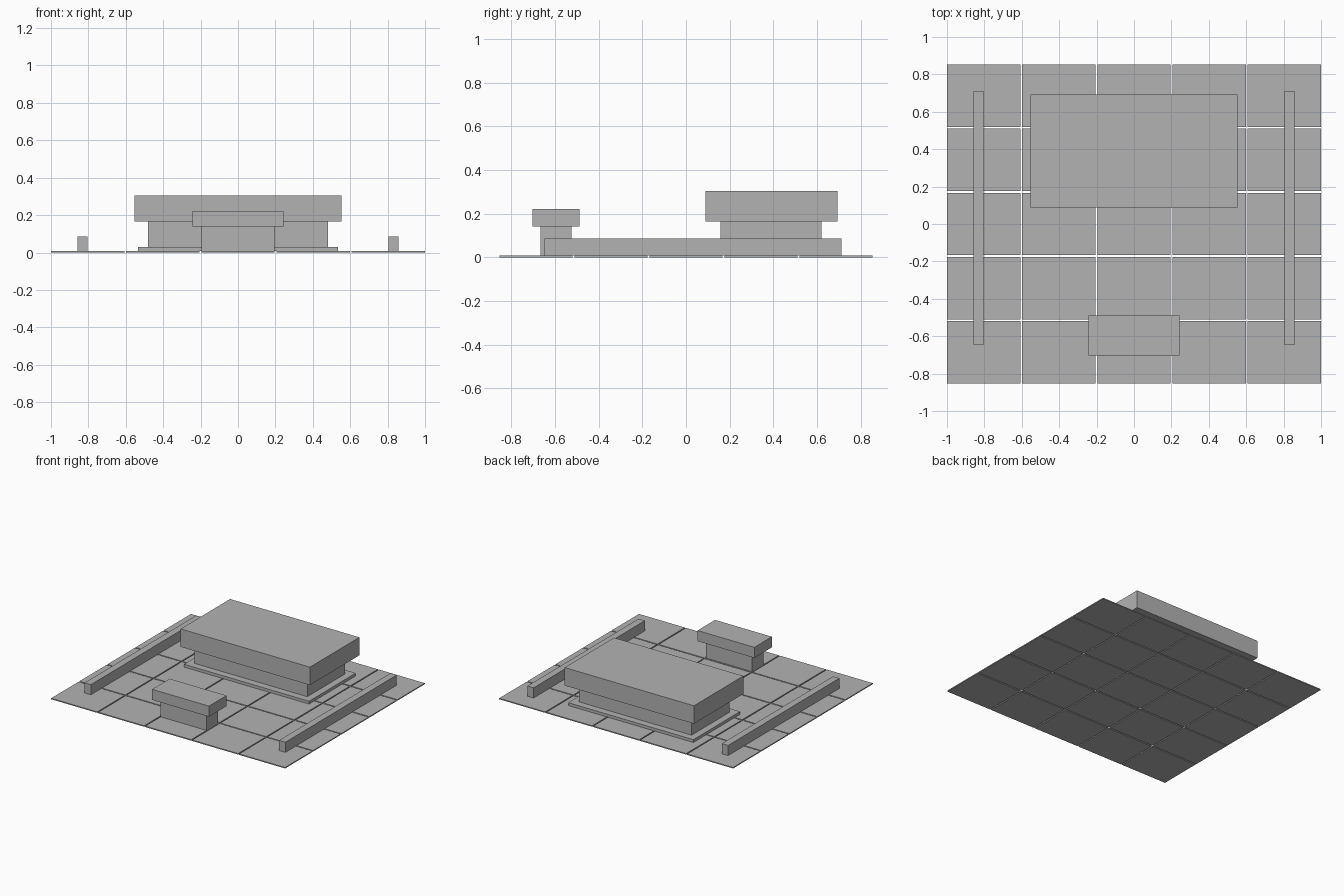
import bpy
import bmesh
from mathutils import Matrix, Vector

if "Cube" in bpy.data.objects:
    bpy.data.objects.remove(bpy.data.objects["Cube"])

stone = bpy.data.materials.new("grey stone")
stone.diffuse_color = (0.45, 0.45, 0.45, 1)
stone.use_nodes = True
stone.node_tree.nodes["Principled BSDF"].inputs["Base Color"].default_value = stone.diffuse_color


def add_box(bm, low, high):
    """Add a box spanning two opposite corners."""
    low, high = Vector(low), Vector(high)
    matrix = Matrix.Translation((low + high) / 2) @ Matrix.Diagonal((*(high - low), 1))
    bmesh.ops.create_cube(bm, size=1, matrix=matrix)


def make_object(name, boxes):
    """Make one object from a list of corner pairs."""
    bm = bmesh.new()
    for low, high in boxes:
        add_box(bm, low, high)
    mesh = bpy.data.meshes.new(name)
    bm.to_mesh(mesh)
    bm.free()
    mesh.materials.append(stone)
    bpy.context.collection.objects.link(bpy.data.objects.new(name, mesh))


def block(name, half_width, y0, y1, z0, z1):
    """Box centred on x = 0."""
    make_object(name, [((-half_width, y0, z0), (half_width, y1, z1))])


# Paved floor: 5 x 5 separate tiles with open joints
FLOOR = 0.008
PITCH_X, PITCH_Y, JOINT = 0.4018, 0.343, 0.009
tiles = []
for i in range(-2, 3):
    for j in range(-2, 3):
        x, y = i * PITCH_X, j * PITCH_Y
        hx, hy = (PITCH_X - JOINT) / 2, (PITCH_Y - JOINT) / 2
        tiles.append(((x - hx, y - hy, 0), (x + hx, y + hy, FLOOR)))
make_object("floor_tiles", tiles)

# Large platform: plinth, body and overhanging slab
block("platform_plinth", 0.535, 0.104, 0.674, FLOOR, 0.030)
block("platform_body", 0.482, 0.158, 0.620, 0.030, 0.165)
block("platform_slab", 0.553, 0.089, 0.693, 0.165, 0.304)

# Small front table: base and top
block("table_base", 0.196, -0.666, -0.524, FLOOR, 0.140)
block("table_top", 0.243, -0.702, -0.488, 0.140, 0.222)

# Low kerbs along both sides
for side, centre in (("left", -0.832), ("right", 0.832)):
    make_object(side + "_kerb", [((centre - 0.0268, -0.648, FLOOR),
                                  (centre + 0.0268, 0.712, 0.087))])
